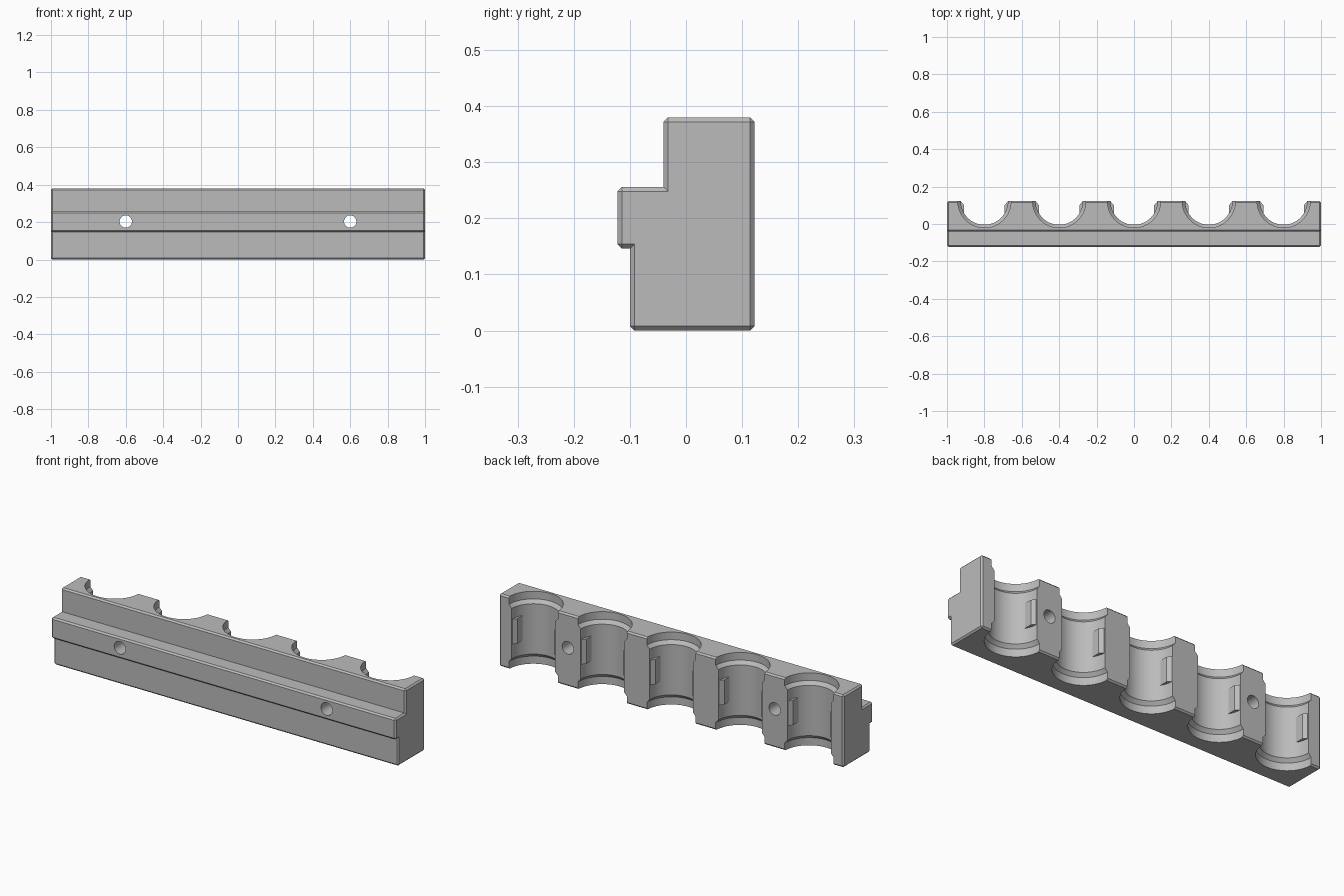
import bpy, bmesh, math
from mathutils import Matrix, Vector

if "Cube" in bpy.data.objects:
    bpy.data.objects.remove(bpy.data.objects["Cube"])

BACK, HEIGHT = 0.122, 0.38
BORE_X = [-0.8, -0.4, 0.0, 0.4, 0.8]
HOLE_X = [-0.6, 0.6]

grey = bpy.data.materials.new("plain grey")
grey.use_nodes = True
colour = (0.5, 0.5, 0.5, 1)
grey.diffuse_color = colour
grey.node_tree.nodes["Principled BSDF"].inputs["Base Color"].default_value = colour


def make_object(name, bm):
    bmesh.ops.recalc_face_normals(bm, faces=bm.faces)
    mesh = bpy.data.meshes.new(name)
    bm.to_mesh(mesh)
    bm.free()
    mesh.materials.append(grey)
    obj = bpy.data.objects.new(name, mesh)
    bpy.context.collection.objects.link(obj)
    return obj


def prism(bm, points, offset):
    """Extrude a closed outline along an offset."""
    face = bm.faces.new([bm.verts.new(p) for p in points])
    new = bmesh.ops.extrude_face_region(bm, geom=[face])["geom"]
    verts = [v for v in new if isinstance(v, bmesh.types.BMVert)]
    bmesh.ops.translate(bm, verts=verts, vec=offset)


def lathe(bm, profile, x, y, steps=64):
    """Closed solid of revolution about a vertical axis."""
    rings = []
    for r, z in profile:
        rings.append([bm.verts.new((x + r * math.cos(a), y + r * math.sin(a), z))
                      for a in (math.tau * i / steps for i in range(steps))])
    for low, high in zip(rings, rings[1:]):
        for i in range(steps):
            j = (i + 1) % steps
            bm.faces.new((low[i], low[j], high[j], high[i]))
    bm.faces.new(rings[0][::-1])
    bm.faces.new(rings[-1])


# Stepped bar with a rail along the front and chamfered outer edges
section = [(-0.10, 0), (BACK, 0), (BACK, HEIGHT), (-0.04, HEIGHT),
           (-0.04, 0.256), (-BACK, 0.256), (-BACK, 0.146), (-0.10, 0.146)]
bm = bmesh.new()
prism(bm, [(-1, y, z) for y, z in section], (2, 0, 0))
bmesh.ops.recalc_face_normals(bm, faces=bm.faces)
outer = [e for e in bm.edges if e.is_convex]
bmesh.ops.bevel(bm, geom=outer, offset=0.008, offset_type='OFFSET',
                segments=1, profile=0.5, affect='EDGES')
body = make_object("holder_bar", bm)

# Cutter: half-open bores with wider rims, and two round mounting holes
bm = bmesh.new()
rim, bore = 0.142, 0.126
profile = [(rim, -0.05), (rim, 0.04), (bore, 0.058),
           (bore, HEIGHT - 0.058), (rim, HEIGHT - 0.04), (rim, HEIGHT + 0.05)]
for x in BORE_X:
    lathe(bm, profile, x, BACK)
for x in HOLE_X:
    place = Matrix.Translation((x, 0, 0.203)) @ Matrix.Rotation(math.pi / 2, 4, 'X')
    bmesh.ops.create_cone(bm, cap_ends=True, segments=32, radius1=0.033,
                          radius2=0.033, depth=0.5, matrix=place)
cutter = make_object("bore_cutter", bm)
cutter.hide_render = True

cut = body.modifiers.new("bores", 'BOOLEAN')
cut.operation = 'DIFFERENCE'
cut.solver = 'EXACT'
cut.object = cutter
bpy.context.view_layer.objects.active = body
bpy.ops.object.modifier_apply(modifier=cut.name)
bpy.data.objects.remove(cutter)

# Gripping lugs on both side walls of every bore
bm = bmesh.new()
outline = [(0.108, 0.05), (0.108, 0.10), (0.124, 0.119), (0.14, 0.119), (0.14, 0.05)]
for x in BORE_X:
    for side in (-1, 1):
        prism(bm, [(x + side * u, y, 0.135) for u, y in outline], (0, 0, 0.13))
lugs = make_object("bore_lugs", bm)

# Smooth round walls, keep every chamfer sharp
for obj in (body, lugs):
    bpy.ops.object.select_all(action='DESELECT')
    obj.select_set(True)
    bpy.context.view_layer.objects.active = obj
    bpy.ops.object.shade_smooth_by_angle(angle=math.radians(20))
